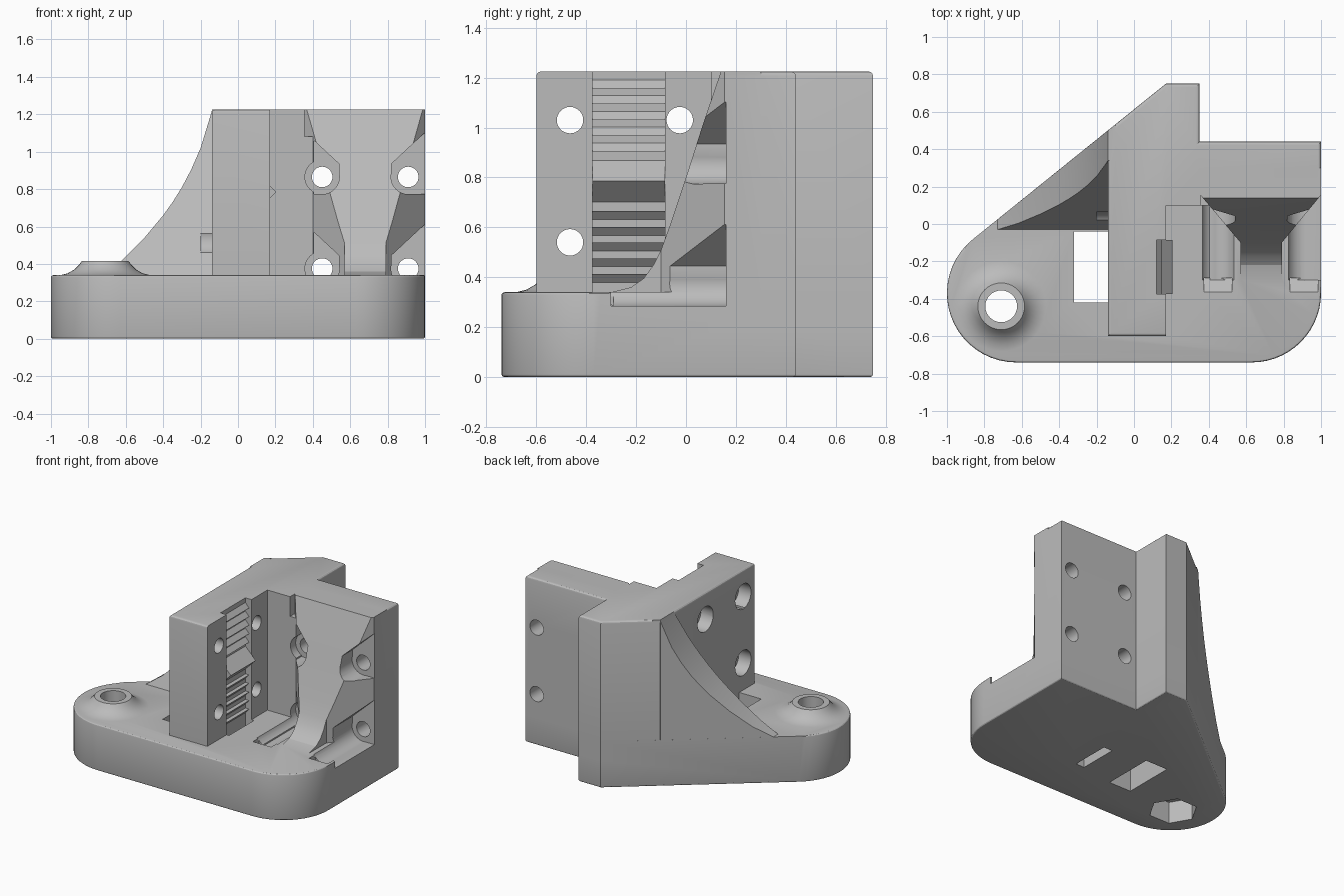
import bpy, bmesh, math
from mathutils import Vector

cube = bpy.data.objects.get("Cube")
if cube:
    bpy.data.objects.remove(cube, do_unlink=True)

grey = bpy.data.materials.new("light_grey_plastic")
grey.use_nodes = True
COLOR = (0.5, 0.5, 0.5, 1)
grey.diffuse_color = COLOR
grey.node_tree.nodes["Principled BSDF"].inputs["Base Color"].default_value = COLOR


def finish(name, bm):
    bmesh.ops.recalc_face_normals(bm, faces=bm.faces[:])
    mesh = bpy.data.meshes.new(name)
    bm.to_mesh(mesh)
    bm.free()
    mesh.materials.append(grey)
    obj = bpy.data.objects.new(name, mesh)
    bpy.context.collection.objects.link(obj)
    return obj


def prism(name, axis, pts, lo, hi, rim=None, size=0.018):
    """Extrude a profile along an axis; rim picks which edges are rounded."""
    place = {"x": lambda u, v: (lo, u, v),
             "y": lambda u, v: (u, lo, v),
             "z": lambda u, v: (u, v, lo)}[axis]
    bm = bmesh.new()
    face = bm.faces.new([bm.verts.new(place(u, v)) for u, v in pts])
    new = bmesh.ops.extrude_face_region(bm, geom=[face])["geom"]
    shift = Vector([(hi - lo) * (axis == a) for a in "xyz"])
    bmesh.ops.translate(bm, vec=shift, verts=[g for g in new if isinstance(g, bmesh.types.BMVert)])
    bmesh.ops.recalc_face_normals(bm, faces=bm.faces[:])
    if rim:
        edges = [e for e in bm.edges if rim((e.verts[0].co + e.verts[1].co) / 2)]
        bmesh.ops.bevel(bm, geom=edges, offset=size, segments=3, profile=0.5, affect="EDGES")
    return finish(name, bm)


def box(name, x0, x1, y0, y1, z0, z1):
    return prism(name, "z", [(x0, y0), (x1, y0), (x1, y1), (x0, y1)], z0, z1)


def arc(cx, cy, r, start, end, steps):
    angles = [math.radians(start + (end - start) * i / steps) for i in range(steps + 1)]
    return [(cx + r * math.cos(a), cy + r * math.sin(a)) for a in angles]


def circle(cx, cy, r, sides=32):
    return arc(cx, cy, r, 0, 360, sides)[:-1]


def combine(target, other, op):
    mod = target.modifiers.new(op.lower(), "BOOLEAN")
    mod.operation, mod.solver, mod.object = op, "EXACT", other
    bpy.context.view_layer.objects.active = target
    bpy.ops.object.modifier_apply(modifier=mod.name)
    bpy.data.objects.remove(other, do_unlink=True)


TOP, FLOOR = 1.225, 0.34

# Base plate with two rounded front corners and a slanted back-right side
outline = (arc(-0.63, -0.37, 0.37, 129, 270, 20) + arc(0.63, -0.37, 0.37, 270, 360, 14)
           + [(1, 0.44), (0.35, 0.44), (0.35, 0.75), (0.17, 0.75)])
body = prism("mount_body", "z", outline, 0, FLOOR,
             lambda c: c.z < 0.01 or (c.z > FLOOR - 0.01 and c.y < -0.12), 0.012)

# Upright walls
walls = prism("walls", "z",
              [(-0.14, -0.6), (0.17, -0.6), (0.17, 0.1), (0.355, 0.1), (0.355, 0.16), (1, 0.16),
               (1, 0.44), (0.35, 0.44), (0.35, 0.75), (0.17, 0.75), (-0.14, 0.5)], 0.2, TOP,
              lambda c: c.z > TOP - 0.01 and not (c.x > 0.16 and c.y < 0.29))
combine(body, walls, "UNION")
combine(body, box("inner_ledge", 0.3, 0.405, 0.1, 0.3, 0.2, 1.08), "UNION")

# Curved support rib in front of the back wall
rib = prism("support_rib", "x",
            [(0.14, TOP), (0.07, 1.02), (0, 0.8), (-0.06, 0.62), (-0.1, 0.51), (-0.13, 0.45),
             (-0.17, 0.395), (-0.22, 0.36), (-0.3, FLOOR), (-0.3, 0.25), (0.3, 0.25), (0.3, TOP)],
            0.355, 1)
plan = prism("rib_plan", "z",
             [(0.355, 0.4), (0.355, 0.155), (0.57, -0.1), (0.57, -0.4),
              (0.79, -0.4), (0.79, -0.1), (1, 0.155), (1, 0.4)], 0, 1.5)
combine(rib, plan, "INTERSECT")
combine(body, rib, "UNION")

# Concave gusset along the slanted side
gusset = prism("side_gusset", "z", [(-0.8, -0.032), (-0.1, -0.032), (-0.1, 0.532)], 0.2, TOP)
sweep = prism("gusset_curve", "y",
              [(-0.05, 1.3), (-0.12, 1.3), (-0.145, 1.2), (-0.2, 1.02), (-0.25, 0.905),
               (-0.3, 0.81), (-0.35, 0.73), (-0.4, 0.66), (-0.5, 0.54), (-0.62, 0.42),
               (-0.73, FLOOR), (-0.85, 0.27), (-0.85, 0.1), (-0.05, 0.1)], -0.5, 1)
slope = prism("gusset_slope", "x",
              [(-0.03, 0.1), (-0.03, FLOOR), (0.34, TOP), (0.34, 1.4), (0.9, 1.4), (0.9, 0.1)], -1, 0.2)
combine(gusset, sweep, "INTERSECT")
combine(gusset, slope, "INTERSECT")
combine(body, gusset, "UNION")

# Flared screw boss
SCREW = Vector((-0.71, -0.44, 0))
bm = bmesh.new()
profile = [(0, 0.3), (0.24, 0.3), (0.24, FLOOR), (0.2, 0.35), (0.165, 0.37),
           (0.14, 0.395), (0.125, 0.415), (0, 0.415)]
verts = [bm.verts.new((r, 0, z)) for r, z in profile]
edges = [bm.edges.new(pair) for pair in zip(verts, verts[1:])]
bmesh.ops.spin(bm, geom=verts + edges, axis=(0, 0, 1), cent=(0, 0, 0),
               angle=math.tau, steps=40, use_duplicate=False)
bmesh.ops.remove_doubles(bm, verts=bm.verts[:], dist=0.0005)
bmesh.ops.translate(bm, vec=SCREW, verts=bm.verts[:])
combine(body, finish("screw_boss", bm), "UNION")

# Screw hole, hexagonal nut recess, strap window and belt slot
cuts = [prism("screw_hole", "z", circle(SCREW.x, SCREW.y, 0.085), -0.1, 0.6),
        prism("nut_recess", "z", circle(SCREW.x, SCREW.y, 0.165, 6), -0.1, 0.16),
        box("strap_window", -0.32, -0.14, -0.42, -0.04, -0.1, 0.4),
        box("belt_slot", 0.12, 0.19, -0.375, -0.085, -0.1, 1.4)]

# Screw pockets and holes in the back wall
for z in (0.865, 0.375):
    for side in (-1, 1):
        x = 0.68 + side * 0.23
        reach = 0.045 if side < 0 else 0.14
        shape = [(reach, 0.07 + (reach + 0.09) * 0.93), (-0.09, 0.07), (-0.09, 0),
                 (-0.064, -0.064), (0, -0.09), (reach, -0.09)]
        cuts += [prism("pocket", "y", [(x + side * u, z + v) for u, v in shape], -0.3, 0.16),
                 prism("counterbore", "y", circle(x, z, 0.092), -0.3, 0.16),
                 prism("bolt_hole", "y", circle(x, z, 0.055), 0.1, 0.6)]
    # Holes with wide heads in the side wall
for z in (1.03, 0.54):
    for y in (-0.465, -0.025):
        cuts += [prism("clamp_hole", "x", circle(y, z, 0.053), -0.2, 0.25),
                 prism("clamp_head", "x", circle(y, z, 0.092), -0.2, -0.04)]
for cut in cuts:
    combine(body, cut, "DIFFERENCE")

# Tapered front ends of the lower pockets
for x in (0.45, 0.91):
    taper = prism("pocket_taper", "x", [(-0.37, 0.345), (-0.29, 0.285), (-0.29, 0.345)],
                  x - 0.075, x + 0.075)
    combine(body, taper, "DIFFERENCE")


# Belt teeth, mirrored above and below the central wedge
def tooth(name, pts):
    return prism(name, "y", pts, -0.375, -0.085)


tooth("belt_wedge", [(0.119, 0.87), (0.205, 0.785), (0.119, 0.7)])
for i in range(5):
    for way in (-1, 1):
        z = 0.785 + way * (0.12 + 0.063 * i)
        tooth("belt_tooth", [(0.119, z), (0.15, z), (0.119, z + way * 0.035)])

bpy.ops.object.select_all(action="DESELECT")
body.select_set(True)
bpy.context.view_layer.objects.active = body
bpy.ops.object.shade_smooth_by_angle(angle=math.radians(20))
